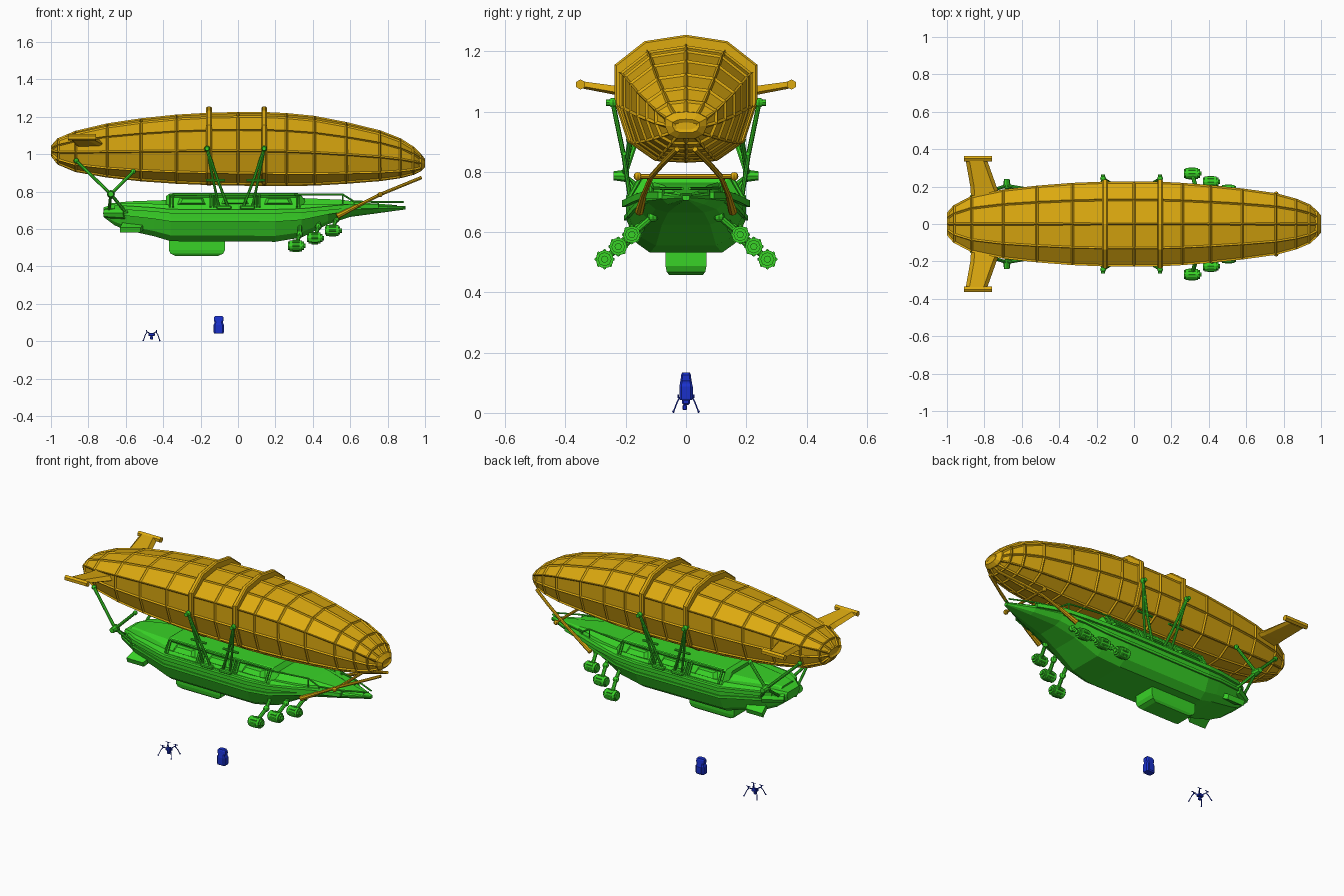
import bpy, bmesh, math
from mathutils import Vector, Matrix

if "Cube" in bpy.data.objects:
    bpy.data.objects.remove(bpy.data.objects["Cube"])


def material(name, col):
    m = bpy.data.materials.new(name)
    m.diffuse_color = col
    m.use_nodes = True
    m.node_tree.nodes["Principled BSDF"].inputs["Base Color"].default_value = m.diffuse_color
    return m


GOLD = material("gold", (0.72, 0.40, 0.005, 1))
GREEN = material("green", (0.04, 0.65, 0.02, 1))
BLUE = material("blue", (0.01, 0.03, 0.6, 1))


def finish(name, bm, mat):
    bmesh.ops.recalc_face_normals(bm, faces=bm.faces)
    me = bpy.data.meshes.new(name)
    bm.to_mesh(me)
    bm.free()
    me.materials.append(mat)
    ob = bpy.data.objects.new(name, me)
    bpy.context.collection.objects.link(ob)
    return ob


def loft(name, rings, mat, inset=None, pick=lambda f: True):
    """Skin closed rings of 3D points, optionally insetting panels."""
    bm = bmesh.new()
    vs = [[bm.verts.new(p) for p in r] for r in rings]
    n = len(vs[0])
    for a, b in zip(vs, vs[1:]):
        for i in range(n):
            bm.faces.new((a[i], a[(i + 1) % n], b[(i + 1) % n], b[i]))
    bm.faces.new(vs[0])
    bm.faces.new(vs[-1])
    bmesh.ops.recalc_face_normals(bm, faces=bm.faces)
    if inset:
        bm.normal_update()
        bmesh.ops.inset_individual(bm, faces=[f for f in bm.faces if pick(f)],
                                   thickness=inset[0], depth=inset[1])
    return finish(name, bm, mat)


def ring(x, half):
    """Mirror a half profile that starts and ends on the centre line."""
    return [(x, y, z) for y, z in half] + [(x, -y, z) for y, z in half[-2:0:-1]]


def rods(name, pts, r, mat, n=8, r2=None):
    bm = bmesh.new()
    pts = [Vector(p) for p in pts]
    for a, b in zip(pts, pts[1:]):
        d = b - a
        M = Matrix.Translation((a + b) / 2) @ d.to_track_quat('Z', 'Y').to_matrix().to_4x4()
        bmesh.ops.create_cone(bm, cap_ends=True, segments=n, radius1=r,
                              radius2=r2 or r, depth=d.length, matrix=M)
    return finish(name, bm, mat)


def knob(name, p, r, mat):
    bm = bmesh.new()
    bmesh.ops.create_uvsphere(bm, u_segments=8, v_segments=6, radius=r, matrix=Matrix.Translation(p))
    return finish(name, bm, mat)


def box(name, c, size, mat, bevel=0.0):
    bm = bmesh.new()
    bmesh.ops.create_cube(bm, size=1, matrix=Matrix.Translation(c) @ Matrix.Diagonal((*size, 1)))
    bmesh.ops.bevel(bm, geom=bm.edges[:], offset=bevel, segments=1, affect='EDGES')
    return finish(name, bm, mat)


# envelope: twelve-sided, recessed panels between raised ribs
UNIT = [(0, 1), (.58, .9), (1, .53), (1, -.06), (.82, -.68), (.45, -.97), (0, -1)]


def env(x, w, zt, zb):
    c, h = (zt + zb) / 2, (zt - zb) / 2
    return ring(x, [(u * w, c + v * h) for u, v in UNIT])


STATIONS = [(-1, .06, 1.045, .99), (-.965, .10, 1.085, .945), (-.87, .15, 1.125, .905),
            (-.70, .185, 1.165, .875), (-.52, .205, 1.192, .855), (-.33, .22, 1.212, .842),
            (-.155, .227, 1.222, .835), (0, .228, 1.226, .832), (.14, .226, 1.226, .83),
            (.26, .22, 1.22, .83), (.41, .208, 1.205, .832), (.58, .19, 1.172, .842),
            (.76, .165, 1.128, .856), (.87, .135, 1.085, .872), (.94, .105, 1.04, .89),
            (.98, .07, 1.0, .91), (1.0, .045, .975, .93)]
loft("envelope", [env(*s) for s in STATIONS], GOLD, (.011, -.007), lambda f: f.calc_area() > .0012)
for i, x in enumerate((-.155, .14)):
    loft(f"envelope_band_{i}", [env(x + dx, .237 - d, 1.255 - d, .832 + d)
                                for dx, d in ((-.015, .006), (-.008, 0), (.008, 0), (.015, .006))], GOLD)

# tail fins with end plates
for s in (1, -1):
    loft("tail_fin", [[(x0, s * y, z - t * .4), (x0 + .02, s * y, z + t), (x1 - .02, s * y, z + t),
                       (x1, s * y, z - t * .4), (x1 - .02, s * y, z - t), (x0 + .02, s * y, z - t)]
                      for y, x0, x1, z, t in ((.12, -.87, -.70, 1.055, .018), (.2, -.875, -.735, 1.065, .016),
                                              (.34, -.90, -.785, 1.088, .012))], GOLD)
    rods("fin_end_plate", [(-.91, s * .35, 1.09), (-.76, s * .35, 1.09)], .017, GOLD, 6)


# gondola hull
def hull(x, w, wb, zt, zb):
    h = zt - zb
    return ring(x, [(0, zt), (w * .86, zt), (w, zt - h * .18), (w * .99, zt - h * .45),
                    (w * .55 + wb * .45, zb + h * .16), (wb, zb), (0, zb)])


HULL = [(-.72, .06, .04, .715, .665), (-.66, .11, .07, .735, .62), (-.60, .145, .09, .74, .595),
        (-.45, .18, .11, .735, .562), (-.36, .195, .12, .73, .535), (.20, .2, .12, .73, .532),
        (.34, .19, .10, .73, .555), (.48, .165, .08, .73, .625), (.60, .135, .06, .735, .665),
        (.75, .08, .035, .73, .685), (.895, .012, .008, .722, .705)]
loft("gondola_hull", [hull(*h) for h in HULL], GREEN)

# stepped belts along the hull sides
for i, (k, t, out, end) in enumerate(((.18, .011, .013, -1), (.42, .008, .006, -2))):
    loft(f"hull_belt_{i}", [ring(x, [(0, zt - k * (zt - zb) + t), (w + out, zt - k * (zt - zb) + t),
                                     (w + out, zt - k * (zt - zb) - t), (0, zt - k * (zt - zb) - t)])
                            for x, w, wb, zt, zb in HULL[1:end]], GREEN)


# upper cabin with sloping recessed window bays
def cab(x, w, zt):
    return ring(x, [(0, zt), (w - .03, zt), (w - .015, zt - .008), (w + .025, .715), (0, .715)])


loft("cabin", [cab(-.385, .13, .775), cab(-.365, .16, .79), cab(-.13, .167, .79), cab(.10, .167, .79),
               cab(.33, .157, .79), cab(.37, .13, .74)], GREEN, (.01, -.014),
     lambda f: abs(f.normal.y) > .7 and f.calc_area() > .008)
for s in (1, -1):
    for x in (-.247, -.015, .215):
        loft("window_hood", [[(x - a, s * y0, z0), (x + a, s * y0, z0), (x + a * .8, s * y1, z1),
                              (x - a * .8, s * y1, z1)]
                             for a, y0, y1, z0, z1 in ((.085, .15, .13, .728, .768),
                                                       (.06, .182, .162, .738, .762))], GREEN)
        for dx in (-.1, .1):
            rods("window_post", [(x + dx, s * .187, .718), (x + dx, s * .15, .784)], .007, GREEN, 6)

# raised rear and bow decks
loft("rear_deck", [ring(x, [(0, z), (w * .7, z), (w, .73), (0, .72)])
                   for x, w, z in ((-.68, .06, .738), (-.58, .10, .748), (-.38, .14, .755))], GREEN)
loft("bow_deck", [ring(x, [(0, z), (w * .7, z), (w, .725), (0, .715)])
                  for x, w, z in ((.35, .15, .765), (.55, .11, .757), (.68, .07, .74), (.85, .02, .728))], GREEN)

# keel cabin
loft("keel_cabin", [[(x, s * y, z) for x, s in ((-.22 - a, -1), (-.22 + a, -1), (-.22 + a, 1), (-.22 - a, 1))]
                    for a, y, z in ((.15, .068, .545), (.15, .068, .488), (.14, .064, .468), (.115, .055, .457))],
     GREEN)

for s in (1, -1):
    # deck rail sweeping to the bow
    rail = [(.30, .165, .785), (.56, .125, .785), (.62, .11, .747), (.75, .075, .745), (.885, .012, .745)]
    rods("bow_rail", [(x, s * y, z) for x, y, z in rail], .005, GREEN, 6)
    for x, y, z in rail[1:4]:
        rods("rail_post", [(x, s * y, z), (x, s * y, .715)], .004, GREEN, 6)
    rods("cabin_rail", [(-.35, s * .145, .785), (.32, s * .145, .785)], .008, GREEN, 6)

    # stern stabiliser stubs
    loft("stern_stabiliser", [[(x0, s * y, z + .014), (x1, s * y, z + .014), (x1, s * (y - .01), z - .014),
                               (x0, s * (y - .01), z - .014)]
                              for x0, x1, y, z in ((-.61, -.48, .08, .64), (-.63, -.52, .17, .595))], GREEN)
    # side thruster pods on the hull flank
    rods("stern_thruster", [(-.71, s * .07, .685), (-.60, s * .125, .685)], .025, GREEN, 8, .035)

    # engines slung under the bow
    for x, y, z, k in ((.31, .27, .51, 1), (.41, .225, .552, .98), (.505, .18, .592, .96)):
        rods("engine_arm", [(x, s * y, z), (x + .02, s * (y - .07), z + .06),
                            (x + .02, s * (y - .11), z + .11)], .011, GREEN)
        rods("engine_core", [(x - .042 * k, s * y, z), (x + .042 * k, s * y, z)], .023 * k, GREEN, 8)
        rods("engine_drum", [(x - .035 * k, s * y, z), (x + .033 * k, s * y, z)], .030 * k, GREEN, 12)
        rods("engine_spinner", [(x + .04, s * y, z), (x + .05, s * y, z)], .012, GREEN, 8)
        for j in range(8):
            a = j * math.tau / 8
            dy, dz = math.cos(a) * .028 * k, math.sin(a) * .028 * k
            rods("engine_cylinder", [(x - .018, s * y + dy, z + dz), (x + .018, s * y + dy, z + dz)],
                 .006, GREEN, 6)
        knob("engine_joint", (x + .02, s * (y - .07), z + .06), .018, GREEN)

    # middle suspension struts
    for x, d in ((-.165, 1), (.14, -1)):
        top = (x, s * .243, 1.03)
        rods("band_lug", [(x, s * .22, 1.03), (x, s * .265, 1.03)], .011, GREEN)
        knob("band_lug_ball", top, .016, GREEN)
        for foot, r in ((.115, .008), (.065, .007)):
            rods("suspension_strut", [top, (x + d * foot * .5, s * .208, .86),
                                      (x + d * foot, s * .185, .71)], r, GREEN)
        rods("strut_crossbar", [(x - d * .005, s * .205, .86), (x + d * .095, s * .205, .86)], .007, GREEN)
        box("strut_foot", (x + d * .09, s * .187, .715), (.08, .025, .02), GREEN, .005)

    # stern suspension struts
    hub = (-.68, s * .205, .787)
    for tip in ((-.865, s * .145, .965), (-.56, s * .185, .907), (-.60, s * .14, .69)):
        rods("stern_strut", [hub, tip], .009, GREEN)
        knob("stern_strut_ball", tip, .014, GREEN)
    rods("stern_strut_brace", [hub, (-.69, s * .09, .70)], .008, GREEN)
    rods("stern_hub", [(-.68, s * .19, .787), (-.68, s * .24, .787)], .022, GREEN, 8, .015)

    # bow suspension struts
    rods("bow_strut", [(.98, s * .03, .875), (.87, s * .075, .83), (.76, s * .115, .785),
                       (.64, s * .14, .725)], .009, GOLD)
    rods("bow_strut_sleeve", [(.64, s * .14, .725), (.53, s * .155, .668)], .010, GOLD, 8, .015)
    knob("bow_strut_joint", (.76, s * .16, .785), .014, GOLD)
rods("bow_crossbar", [(.76, -.165, .785), (.76, .165, .785)], .008, GOLD)


# supply canister hanging below
def oct_ring(cx, a, b, z):
    return [(cx + a * u, b * v, z) for u, v in ((1, .7), (.7, 1), (-.7, 1), (-1, .7),
                                                (-1, -.7), (-.7, -1), (.7, -1), (1, -.7))]


loft("canister", [oct_ring(-.103, a, b, z) for a, b, z in
                  ((.026, .02, .042), (.027, .022, .048), (.027, .022, .088), (.022, .02, .098),
                   (.022, .019, .104), (.026, .018, .11), (.026, .016, .126), (.02, .013, .134))], BLUE)
box("canister_pack", (-.103, .016, .068), (.036, .014, .044), BLUE, .003)

# survey drone on the ground
cx = -.462
box("drone_body", (cx, 0, .036), (.034, .026, .018), BLUE, .004)
box("drone_camera", (cx, -.004, .018), (.016, .014, .018), BLUE, .003)
for sx in (1, -1):
    for sy in (1, -1):
        hx, hy = cx + sx * .026, sy * .026
        rods("drone_arm", [(cx + sx * .01, sy * .008, .042), (hx, hy, .052), (hx, hy, .06)], .003, BLUE, 6)
        box("drone_rotor", (hx, hy, .0605), (.028, .005, .002), BLUE, .0005)
        rods("drone_leg", [(cx + sx * .024, sy * .022, .05), (cx + sx * .034, sy * .03, .034),
                           (cx + sx * .044, sy * .042, .002)], .0025, BLUE, 6)
        knob("drone_foot", (cx + sx * .044, sy * .042, .004), .004, BLUE)
